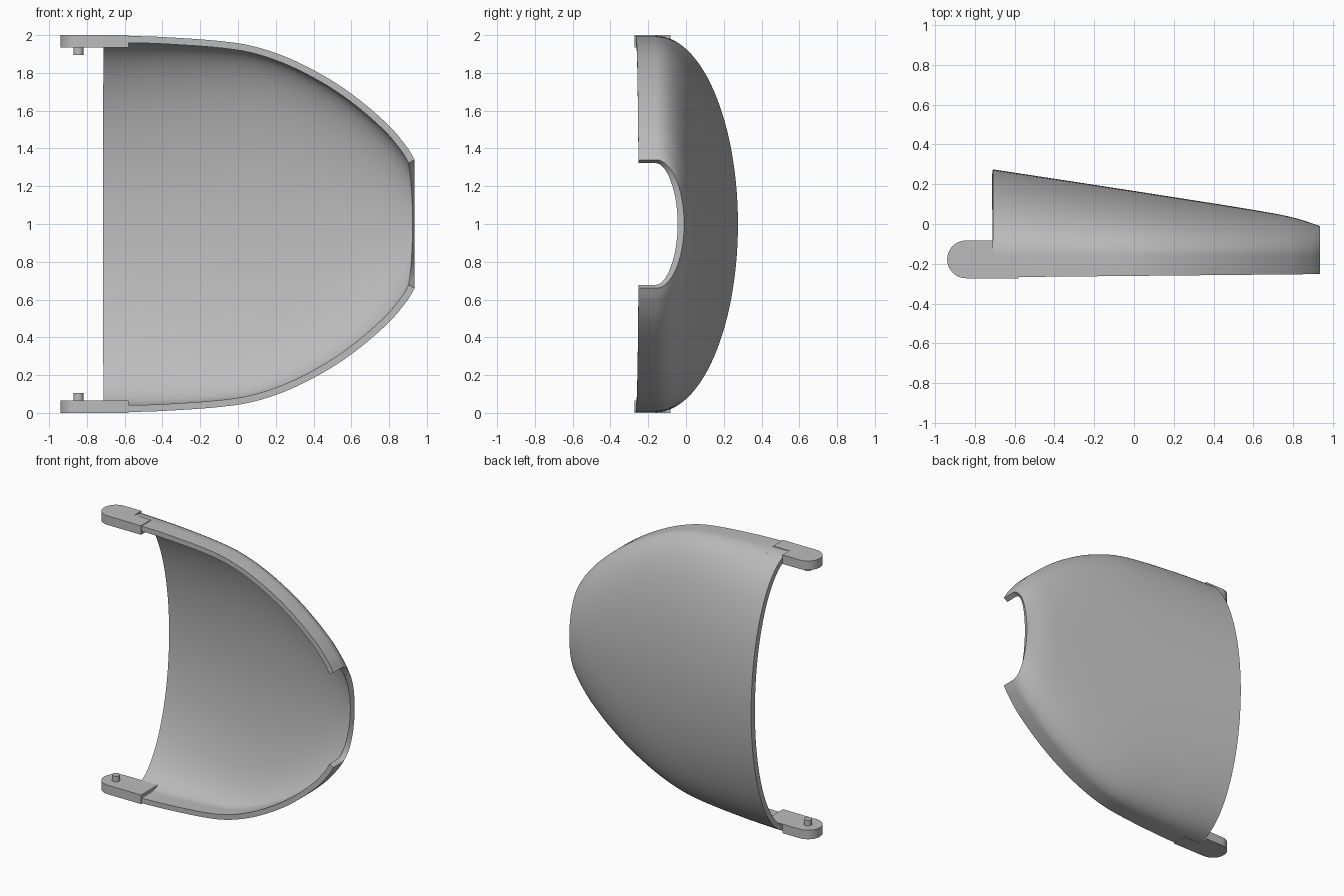
import bpy, bmesh, math

cube = bpy.data.objects.get("Cube")
if cube:
    bpy.data.objects.remove(cube, do_unlink=True)

grey = bpy.data.materials.new("plain grey")
grey.use_nodes = True
colour = (0.5, 0.5, 0.5, 1)
grey.diffuse_color = colour
grey.node_tree.nodes["Principled BSDF"].inputs["Base Color"].default_value = colour

X0, X1 = -0.71, 0.935      # open end and nose of the shell
WALL = -0.16               # where the straight side walls meet the curved back


def finish(name, bm):
    mesh = bpy.data.meshes.new(name)
    bm.to_mesh(mesh)
    bm.free()
    obj = bpy.data.objects.new(name, mesh)
    bpy.context.collection.objects.link(obj)
    mesh.materials.append(grey)
    return obj


def smooth(obj):
    bpy.ops.object.select_all(action='DESELECT')
    obj.select_set(True)
    bpy.context.view_layer.objects.active = obj
    for mod in list(obj.modifiers):
        bpy.ops.object.modifier_apply(modifier=mod.name)
    bpy.ops.object.shade_smooth_by_angle(angle=math.radians(35))


def curve(points, x):
    """Smooth interpolation through profile points."""
    n = len(points)

    def slope(i):
        a, b = points[max(i - 1, 0)], points[min(i + 1, n - 1)]
        return (b[1] - a[1]) / (b[0] - a[0])
    i = next((k for k in range(n - 1) if x <= points[k + 1][0]), n - 2)
    (xa, ya), (xb, yb) = points[i], points[i + 1]
    w = xb - xa
    t = (x - xa) / w
    return ((2*t**3 - 3*t**2 + 1) * ya + (t**3 - 2*t**2 + t) * w * slope(i)
            + (3*t**2 - 2*t**3) * yb + (t**3 - t**2) * w * slope(i + 1))


# Curved shell: half height and back depth along its length
half_height = [(X0, 0.997), (-0.4, 0.99), (0, 0.957), (0.2, 0.905), (0.4, 0.815),
               (0.6, 0.69), (0.8, 0.52), (0.9, 0.4), (X1, 0.34)]
back_depth = [(X0, 0.275), (-0.2, 0.197), (0.2, 0.135), (0.6, 0.071),
              (0.8, 0.033), (X1, -0.01)]

bm = bmesh.new()
rings, arc = 44, 56
grid = []
for i in range(rings + 1):
    x = X0 + (X1 - X0) * math.sin(i / rings * math.pi / 2)
    h, d = curve(half_height, x), curve(back_depth, x) - WALL
    front = -0.268 + 0.016 * (x - X0) / (X1 - X0)
    section = [(front, -h)]
    for k in range(arc + 1):
        a = math.pi * k / arc
        section.append((WALL + d * math.sin(a), -h * math.cos(a)))
    section.append((front, h))
    grid.append([bm.verts.new((x, y, 1 + z)) for y, z in section])
for r, s in zip(grid, grid[1:]):
    for j in range(len(r) - 1):
        bm.faces.new((r[j], r[j + 1], s[j + 1], s[j]))
shell = finish("curved_shell", bm)
solid = shell.modifiers.new("thickness", 'SOLIDIFY')
solid.thickness = 0.036
solid.offset = -1
solid.use_even_offset = True
smooth(shell)


def prism(name, outline, z0, z1):
    """Extrude a flat outline in z."""
    bm = bmesh.new()
    face = bm.faces.new([bm.verts.new((x, y, z0)) for x, y in outline])
    top = bmesh.ops.extrude_face_region(bm, geom=[face])
    for v in top["geom"]:
        if isinstance(v, bmesh.types.BMVert):
            v.co.z = z1
    bmesh.ops.recalc_face_normals(bm, faces=bm.faces)
    obj = finish(name, bm)
    smooth(obj)


# Rounded hinge tabs, their roots inside the shell, and the pivot pins
PX, PY, R = -0.845, -0.178, 0.095


def ring(radius, start, end, n):
    return [(PX + radius * math.cos(start + (end - start) * k / n),
             PY + radius * math.sin(start + (end - start) * k / n)) for k in range(n + 1)]


tab = ring(R, math.pi / 2, 3 * math.pi / 2, 24) + [(X0, PY - R), (X0, PY + R)]
front_strip = [(X0, PY - R), (-0.58, PY - R), (-0.58, WALL), (X0, WALL)]
root = [(X0, PY - R + 0.006), (-0.58, PY - R + 0.006), (-0.58, PY + R), (X0, PY + R)]
pin = ring(0.027, 0, 2 * math.pi, 24)[:-1]
parts = [("hinge_tab", tab, 0, 0.065), ("tab_front_strip", front_strip, 0, 0.065),
         ("tab_root", root, 0.022, 0.065), ("pivot_pin", pin, 0.06, 0.105)]
for name, outline, z0, z1 in parts:
    prism("lower_" + name, outline, z0, z1)
    prism("upper_" + name, outline, 2 - z0, 2 - z1)
